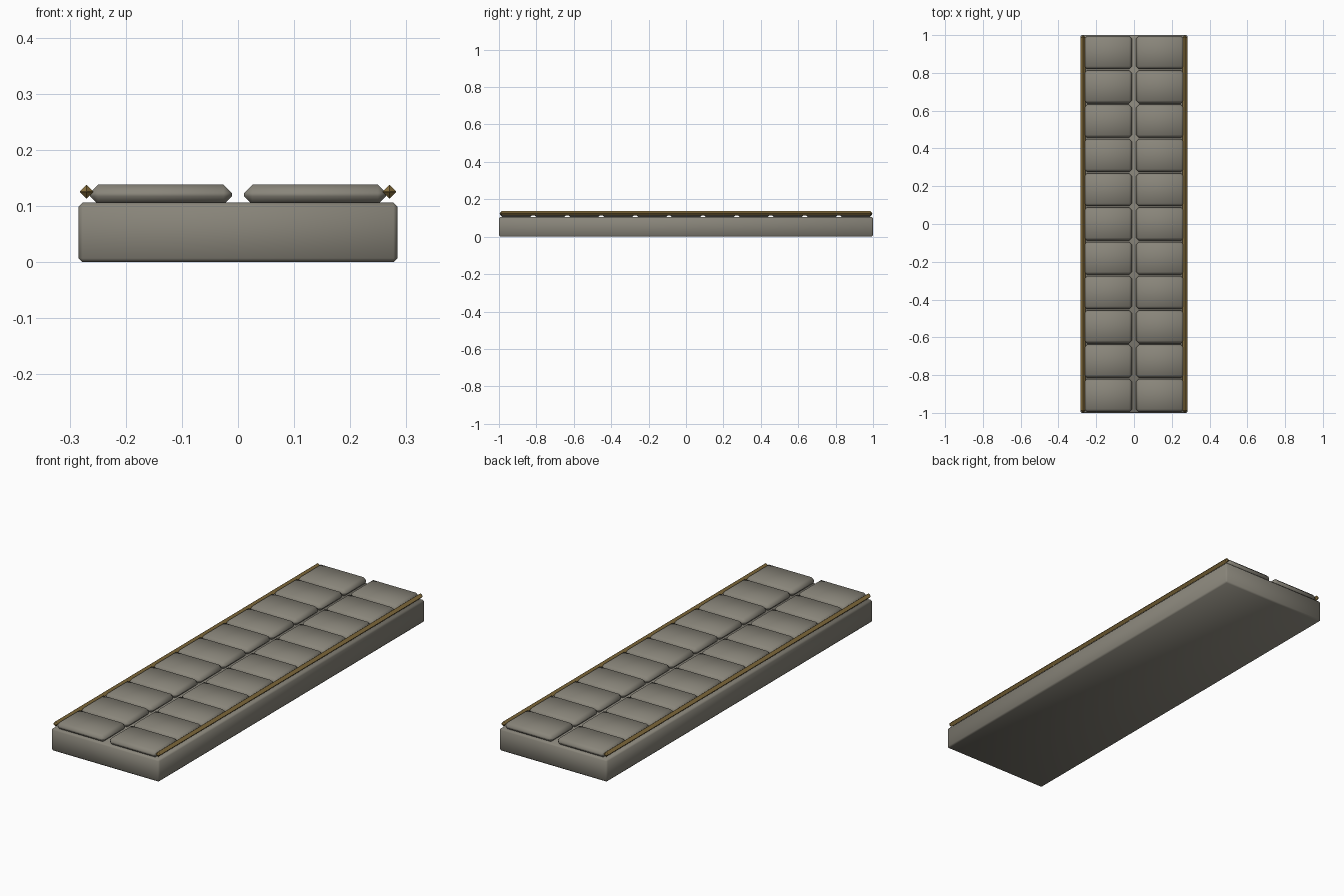
import bpy, bmesh

if "Cube" in bpy.data.objects:
    bpy.data.objects.remove(bpy.data.objects["Cube"])


def material(name, color):
    m = bpy.data.materials.new(name)
    m.diffuse_color = (*color, 1)
    m.use_nodes = True
    m.node_tree.nodes["Principled BSDF"].inputs["Base Color"].default_value = m.diffuse_color
    return m


stone = material("stone", (0.25, 0.235, 0.195))
brass = material("brass", (0.25, 0.165, 0.05))


def chamfered_box(name, center, size, chamfer, mat, smooth):
    """Box with single-segment chamfers on every edge."""
    bm = bmesh.new()
    bmesh.ops.create_cube(bm, size=1)
    for v in bm.verts:
        v.co = [c * s for c, s in zip(v.co, size)]
    bmesh.ops.bevel(bm, geom=bm.edges[:], offset=chamfer, segments=1,
                    profile=0.5, affect='EDGES')
    for f in bm.faces:
        f.smooth = smooth
    mesh = bpy.data.meshes.new(name)
    bm.to_mesh(mesh)
    bm.free()
    mesh.materials.append(mat)
    obj = bpy.data.objects.new(name, mesh)
    obj.location = center
    bpy.context.collection.objects.link(obj)
    return obj


# Base slab
chamfered_box("base_slab", (0, 0, 0.053), (0.568, 2.0, 0.106), 0.007, stone, True)

# Two columns of eleven paving tiles
ROWS, PITCH = 11, 0.1815
for side, label in ((-1, "left"), (1, "right")):
    for i in range(ROWS):
        y = (i - (ROWS - 1) / 2) * PITCH
        chamfered_box(f"{label}_tile_{i + 1}", (side * 0.1375, y, 0.1205),
                      (0.253, 0.174, 0.035), 0.0145, stone, True)

    # Diamond-section trim strip along the long edge
    chamfered_box(f"{label}_trim", (side * 0.27, 0, 0.1255),
                  (0.024, 1.996, 0.024), 0.0117, brass, False)
